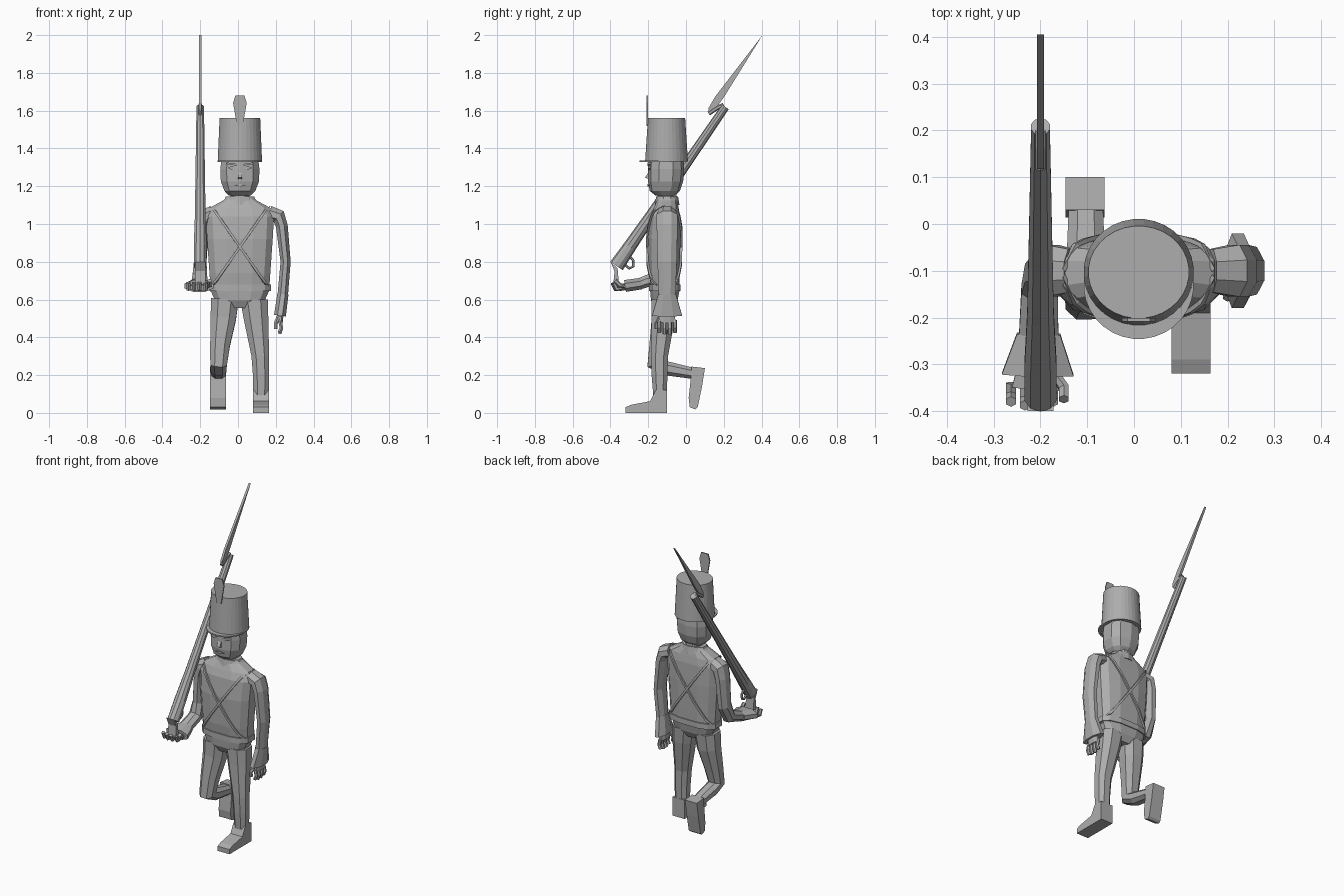
import bpy, bmesh, math
from mathutils import Vector
from mathutils.bvhtree import BVHTree

if "Cube" in bpy.data.objects:
    bpy.data.objects.remove(bpy.data.objects["Cube"])

GREY = (0.42, 0.42, 0.42, 1)
grey = bpy.data.materials.new("plain grey")
grey.use_nodes = True
grey.diffuse_color = GREY
grey.node_tree.nodes["Principled BSDF"].inputs["Base Color"].default_value = GREY


def finish(name, bm):
    bmesh.ops.recalc_face_normals(bm, faces=bm.faces)
    mesh = bpy.data.meshes.new(name)
    bm.to_mesh(mesh)
    mesh.materials.append(grey)
    ob = bpy.data.objects.new(name, mesh)
    bpy.context.collection.objects.link(ob)
    return ob


def loft(name, rings, n=8, power=1.0, flat=False):
    """Skin rings of (centre, half width in x, half depth) along a path."""
    bm = bmesh.new()
    mids = [Vector(r[0]) for r in rings]
    loops = []
    for i, (c, rx, ry) in enumerate(rings):
        t = mids[min(i + 1, len(mids) - 1)] - mids[max(i - 1, 0)]
        t = Vector((0, 0, 1)) if flat else t.normalized()
        side = (Vector((1, 0, 0)) - t * t.x).normalized()
        up = t.cross(side)
        loop = []
        for k in range(n):
            a = math.tau * (k + 0.5) / n
            u, v = math.cos(a), math.sin(a)
            u = math.copysign(abs(u) ** power, u)
            v = math.copysign(abs(v) ** power, v)
            loop.append(bm.verts.new(mids[i] + side * u * rx + up * v * ry))
        loops.append(loop)
    for a, b in zip(loops, loops[1:]):
        for k in range(n):
            bm.faces.new((a[k], a[(k + 1) % n], b[(k + 1) % n], b[k]))
    bm.faces.new(loops[0][::-1])
    bm.faces.new(loops[-1])
    return finish(name, bm)


def tube(name, points, r, n=6):
    return loft(name, [(p, r, r) for p in points], n)


def prism(name, profile, x, half, axis="x"):
    """Extrude a (y, z) outline along x, or an (x, z) outline along y."""
    bm = bmesh.new()
    place = (lambda s, p: (x + s, p[0], p[1])) if axis == "x" else (lambda s, p: (p[0], x + s, p[1]))
    a, b = [[bm.verts.new(place(s, p)) for p in profile] for s in (-half, half)]
    bm.faces.new(a)
    bm.faces.new(b[::-1])
    for k in range(len(a)):
        j = (k + 1) % len(a)
        bm.faces.new((a[k], a[j], b[j], b[k]))
    return finish(name, bm)


CX, CY = 0.01, -0.105

# Jacket, waist belt and hips
torso = loft("jacket", [((CX, -0.11, 0.64), .158, .075), ((CX, -0.115, 0.74), .165, .083),
                        ((CX, -0.115, 0.92), .178, .088), ((CX, -0.11, 1.04), .185, .08),
                        ((CX, -0.105, 1.085), .165, .068), ((CX, -0.1, 1.125), .09, .055),
                        ((CX, -0.1, 1.14), .075, .05)], 12, 0.7, True)
loft("waist_belt", [((CX, -0.112, z), .168, .085) for z in (.645, .68)], 12, 0.7, True)
loft("hips", [((CX, -0.115, .555), .06, .05), ((CX, -0.115, .595), .135, .072),
              ((CX, -0.112, .65), .16, .08)], 12, 0.7, True)
loft("collar", [((CX, -0.1, 1.1), .095, .066), ((CX, -0.1, 1.145), .08, .058)], 10, 1, True)

# Crossed straps laid over the jacket
bm = bmesh.new()
bm.from_mesh(torso.data)
tree = BVHTree.FromBMesh(bm)
bm.free()


def strap(name, face, lean):
    sm = bmesh.new()
    prev = None
    for i in range(15):
        f = i / 14
        x, z = CX + lean * (0.145 - 0.285 * f), 1.085 - 0.405 * f
        row = []
        for w in (-1, 1):
            px, pz = x + lean * w * 0.015, z + w * 0.01
            hit = tree.ray_cast(Vector((px, face, pz)), Vector((0, -face, 0)))[0]
            y = hit.y if hit else CY
            row.append(sm.verts.new((px, y + math.copysign(0.006, face), pz)))
        if prev:
            sm.faces.new((prev[0], prev[1], row[1], row[0]))
        prev = row
    ob = finish(name, sm)
    mod = ob.modifiers.new("thickness", "SOLIDIFY")
    mod.thickness, mod.offset = 0.01, 0


for place, face in (("front", -1), ("back", 1)):
    for label, lean in (("left", 1), ("right", -1)):
        strap(f"{place}_strap_{label}", face, lean)

# Neck, head and face
tube("neck", [(CX, -0.1, 1.08), (CX, -0.1, 1.2)], .055, 8)
loft("head", [((CX, -0.11, 1.15), .06, .05), ((CX, -0.112, 1.175), .085, .08),
              ((CX, -0.108, 1.225), .105, .093), ((CX, -0.105, 1.29), .108, .095),
              ((CX, -0.105, 1.35), .1, .092)], 10, 0.8, True)
prism("nose", [(-.185, 1.295), (-.217, 1.245), (-.185, 1.235)], CX, .011)
prism("mouth", [(CX - .03, 1.205), (CX, 1.212), (CX + .03, 1.205), (CX, 1.198)], -.197, .006, "y")
for label, s in (("left", 1), ("right", -1)):
    x = CX + s * .043
    prism("eye_" + label, [(x - .022, 1.297), (x, 1.307), (x + .022, 1.297), (x, 1.287)], -.192, .008, "y")
    prism("brow_" + label, [(x - s * .028, 1.308), (x + s * .028, 1.317),
                            (x + s * .026, 1.326), (x - s * .026, 1.318)], -.194, .009, "y")

# Tall hat with peak and plume
loft("hat", [((CX, -0.103, 1.33), .118, .114), ((CX, -0.103, 1.56), .108, .099)], 32, 1, True)
loft("hat_peak", [((CX, -0.13, 1.328), .118, .116), ((CX, -0.13, 1.336), .118, .116)], 32, 1, True)
prism("plume", [(CX - .015, 1.52), (CX + .015, 1.52), (CX + .036, 1.64), (CX + .024, 1.68),
                (CX - .024, 1.68), (CX - .036, 1.64)], -.205, .004, "y")

# Standing left leg
loft("left_leg", [((.085, -.115, .6), .078, .072), ((.095, -.12, .5), .07, .066), ((.118, -.14, .3), .05, .048),
                  ((.122, -.14, .2), .046, .045), ((.122, -.137, .06), .043, .036)], 8, 0.85, True)
prism("left_boot", [(-.1, 0), (-.32, 0), (-.32, .03), (-.29, .043), (-.19, .062), (-.16, .12), (-.1, .12)],
      .122, .042)

# Lifted right leg with the shin swung back
loft("right_leg", [((-.07, -.115, .6), .078, .072), ((-.078, -.12, .5), .072, .066), ((-.095, -.145, .36), .056, .052),
                   ((-.103, -.16, .26), .047, .05), ((-.103, -.1, .235), .045, .04),
                   ((-.103, .06, .205), .038, .03)], 8, 0.85)
prism("right_boot", [(.1, .237), (.085, .14), (.062, .03), (.05, .018), (.02, .03), (.014, .08), (.024, .17), (.03, .245)],
      -.105, .042)

# Hanging left arm with flared cuff
loft("left_arm", [((.165, -.1, 1.055), .045, .05), ((.215, -.1, 1.04), .042, .06), ((.232, -.1, .99), .034, .06),
                  ((.252, -.1, .8), .029, .055), ((.235, -.1, .6), .03, .048)], 8)
loft("left_cuff", [((.238, -.1, .63), .032, .05), ((.222, -.1, .515), .034, .086)], 8)

# Bent right arm with flared cuff
loft("right_arm", [((-.135, -.1, 1.055), .045, .05), ((-.175, -.1, 1.04), .045, .06), ((-.19, -.1, .98), .038, .058),
                   ((-.2, -.105, .8), .036, .05), ((-.202, -.14, .72), .042, .04),
                   ((-.204, -.25, .682), .046, .032)], 8)
loft("right_cuff", [((-.204, -.235, .685), .05, .033), ((-.206, -.322, .672), .083, .034)], 8)

# Hands
loft("left_palm", [((.225, -.1, .535), .018, .04), ((.222, -.1, .478), .017, .05)], 8)
loft("right_palm", [((-.206, -.3, .672), .045, .02), ((-.21, -.352, .662), .055, .018)], 8)
for i in range(4):
    k = i - 1.5
    drop = 0.008 * abs(k)
    y = -.1 + k * .028
    tube(f"left_finger_{i + 1}", [(.222, y, .49), (.23, y, .45), (.219, y, .415 + drop)], .011)
    x = -.218 + k * .03
    tube(f"right_finger_{i + 1}", [(x, -.34, .66), (x, -.378 + drop, .655), (x, -.392 + drop, .69)], .012)
tube("left_thumb", [(.215, -.135, .51), (.2, -.155, .475), (.2, -.155, .445)], .011)
tube("right_thumb", [(-.17, -.32, .67), (-.15, -.35, .675), (-.15, -.375, .7)], .012)

# Shouldered musket: stock, barrel, grip, trigger guard, bayonet
butt, muzzle = Vector((-.2, -.368, .778)), Vector((-.2, .208, 1.62))
parts = ((0, .036, .04), (.12, .036, .035), (.3, .03, .03), (.6, .026, .026), (1, .021, .022))
loft("musket", [(butt.lerp(muzzle, f), rx, ry) for f, rx, ry in parts], 10)
prism("musket_grip", [(-.4, .8), (-.362, .765), (-.355, .68), (-.385, .68), (-.378, .75)], -.2, .028)
tube("trigger_guard", [(-.2, -.33, .79), (-.2, -.3, .765), (-.2, -.28, .775), (-.2, -.278, .805), (-.2, -.3, .83)], .007)
prism("bayonet", [(.12, 1.585), (.118, 1.612), (.155, 1.675), (.405, 2.0), (.2, 1.67), (.16, 1.615)], -.2, .007)
tube("bayonet_socket", [(-.2, .12, 1.585), (-.2, .165, 1.615), (-.2, .2, 1.63)], .012)
